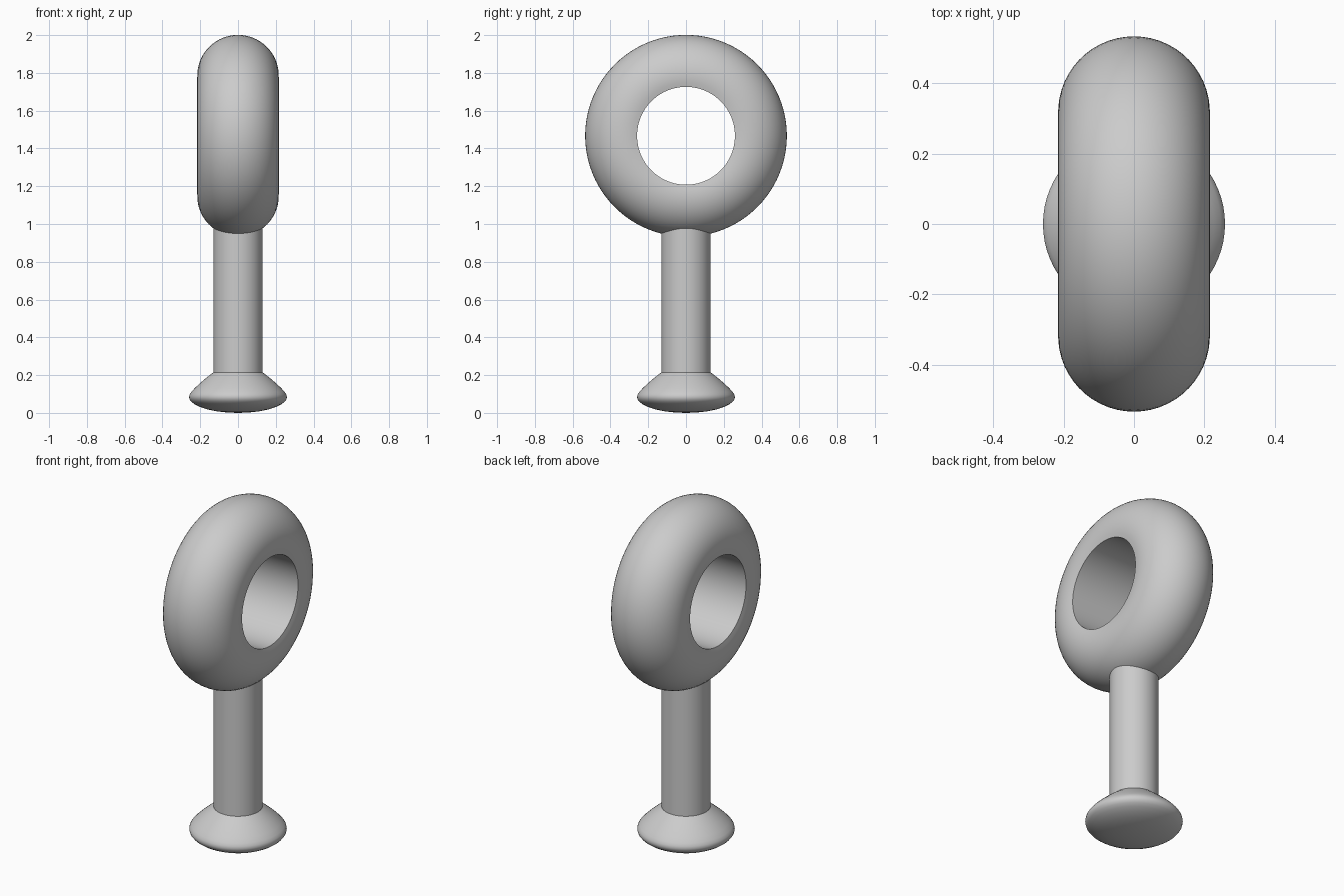
import bpy, bmesh
from math import sin, cos, acos, pi, radians
from mathutils import Vector

cube = bpy.data.objects.get("Cube")
if cube:
    bpy.data.objects.remove(cube, do_unlink=True)

metal = bpy.data.materials.new("plain_grey")
metal.use_nodes = True
grey = (0.6, 0.6, 0.6, 1)
metal.diffuse_color = grey
metal.node_tree.nodes["Principled BSDF"].inputs["Base Color"].default_value = grey


def lathe(name, points, axis, center, steps, closed=False):
    """Spin a profile of 3D points about an axis into a smooth part."""
    bm = bmesh.new()
    verts = [bm.verts.new(p) for p in points]
    edges = [bm.edges.new(pair) for pair in zip(verts, verts[1:])]
    if closed:
        edges.append(bm.edges.new((verts[-1], verts[0])))
    bmesh.ops.spin(bm, geom=verts + edges, cent=center, axis=axis,
                   angle=2 * pi, steps=steps)
    bmesh.ops.remove_doubles(bm, verts=bm.verts, dist=0.0001)
    bmesh.ops.recalc_face_normals(bm, faces=bm.faces)
    mesh = bpy.data.meshes.new(name)
    bm.to_mesh(mesh)
    bm.free()
    mesh.materials.append(metal)
    obj = bpy.data.objects.new(name, mesh)
    bpy.context.collection.objects.link(obj)
    bpy.ops.object.select_all(action='DESELECT')
    obj.select_set(True)
    bpy.context.view_layer.objects.active = obj
    bpy.ops.object.shade_smooth_by_angle(angle=radians(32))
    return obj


# Ring: a fat round section cut off straight by the bore
ring_z, major, minor, bore = 1.467, 0.318, 0.216, 0.259
limit = acos((bore - major) / minor)
count = 32
section = []
for i in range(count + 1):
    a = -limit + 2 * limit * i / count
    section.append((minor * sin(a), 0, ring_z + major + minor * cos(a)))
lathe("ring", section, Vector((1, 0, 0)), (0, 0, ring_z), 96, closed=True)

# Stem: plain rod running up into the ring
stem_r, neck_z = 0.13, 0.215
lathe("stem", [(0, 0, neck_z), (stem_r, 0, neck_z), (stem_r, 0, 1.08), (0, 0, 1.08)],
      Vector((0, 0, 1)), (0, 0, 0), 48)

# Foot: sloping shoulder, rounded rim and shallow domed underside
foot = [(stem_r, neck_z), (0.165, 0.188), (0.2, 0.158), (0.228, 0.132),
        (0.247, 0.111), (0.256, 0.097), (0.259, 0.084), (0.256, 0.071),
        (0.246, 0.058), (0.228, 0.045), (0.2, 0.031), (0.16, 0.018),
        (0.11, 0.008), (0.055, 0.002), (0, 0)]
lathe("foot", [(0, 0, neck_z)] + [(r, 0, z) for r, z in foot],
      Vector((0, 0, 1)), (0, 0, 0), 64)
